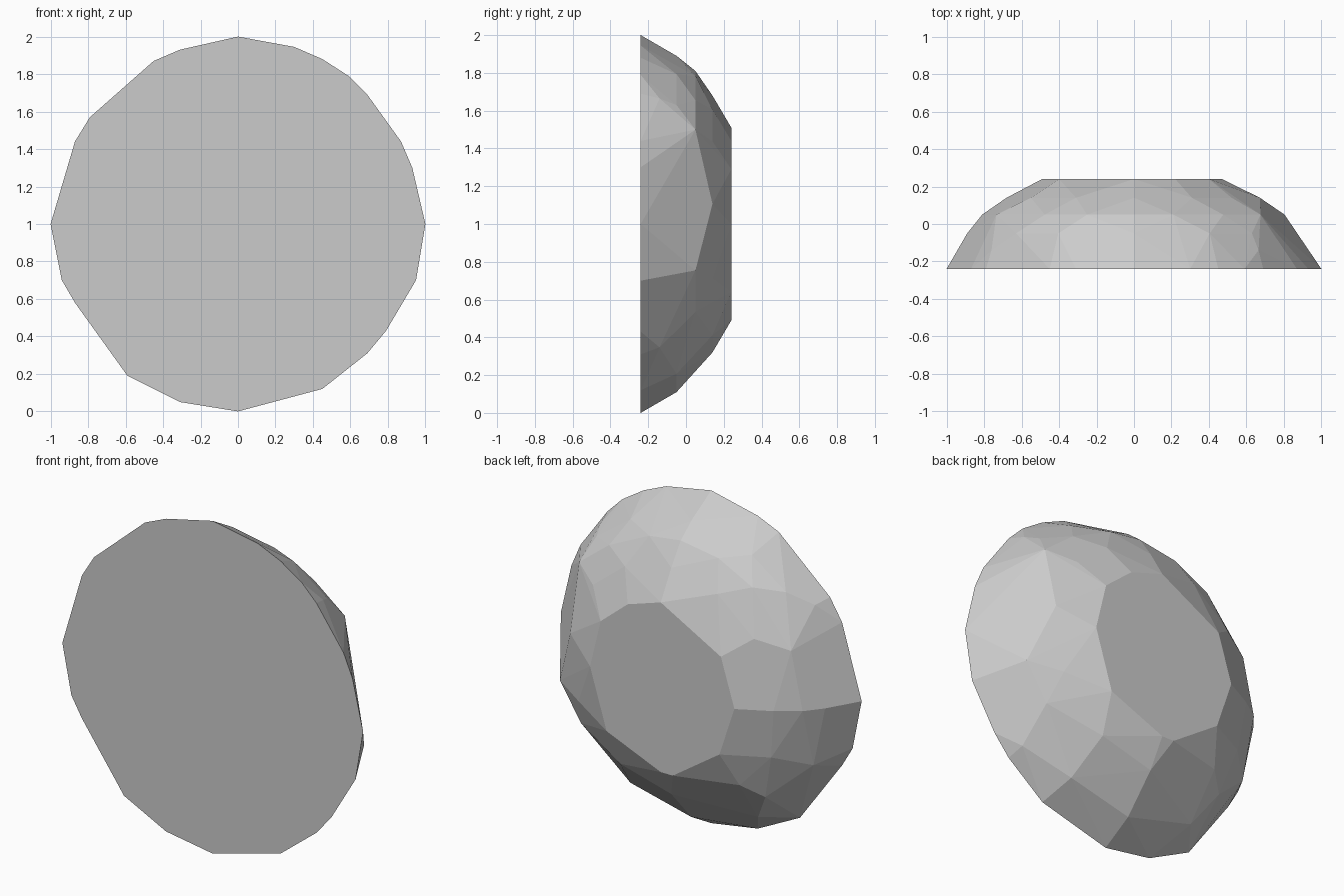
import bpy, bmesh
from math import radians, cos, sin

if "Cube" in bpy.data.objects:
    bpy.data.objects.remove(bpy.data.objects["Cube"])

# flat front rim outline (x, z)
rim = [(0, 2), (.30, 1.945), (.45, 1.88), (.59, 1.79), (.69, 1.69), (.87, 1.44),
       (.93, 1.30), (1, 1), (.95, .70), (.79, .43), (.69, .31), (.45, .12), (0, 0),
       (-.31, .05), (-.59, .19), (-.87, .58), (-.94, .70), (-1, 1), (-.87, 1.44),
       (-.79, 1.57), (-.45, 1.87), (-.31, 1.93)]
# flat back facet outline (x, z)
back = [(0, 1.51), (.22, 1.44), (.40, 1.29), (.47, 1), (.36, .64), (0, .49),
        (-.08, .49), (-.39, .70), (-.49, 1), (-.40, 1.29)]
# dome rings: y, radius, angles in degrees
rings = [(-.14, .94, (45, 144, -44)),
         (-.05, .89, (45, 63, 90, 117, 135, 180, 204, 240, 270, 297)),
         (.05, .81, (54, 75, 90, 108, 126, 155, 180, 226, 325)),
         (.05, .84, (-17, 36.5)),
         (.11, .71, (205,)),
         (.14, .68, (9, 40, 63, 90, 117, 144, 180, 228, 270, 300, 335))]

points = [(x, -.24, z) for x, z in rim] + [(x, .24, z) for x, z in back]
for y, r, angles in rings:
    points += [(r * cos(radians(a)), y, 1 + r * sin(radians(a))) for a in angles]

# faceted dome wrapped around the points
bm = bmesh.new()
for p in points:
    bm.verts.new(p)
hull = bmesh.ops.convex_hull(bm, input=bm.verts[:])
loose = [v for v in bm.verts if not v.link_faces]
bmesh.ops.delete(bm, geom=loose, context='VERTS')
bmesh.ops.dissolve_limit(bm, angle_limit=radians(1), verts=bm.verts[:], edges=bm.edges[:])
bmesh.ops.recalc_face_normals(bm, faces=bm.faces[:])
mesh = bpy.data.meshes.new("faceted_dome")
bm.to_mesh(mesh)
bm.free()
bpy.context.collection.objects.link(bpy.data.objects.new("faceted_dome", mesh))
